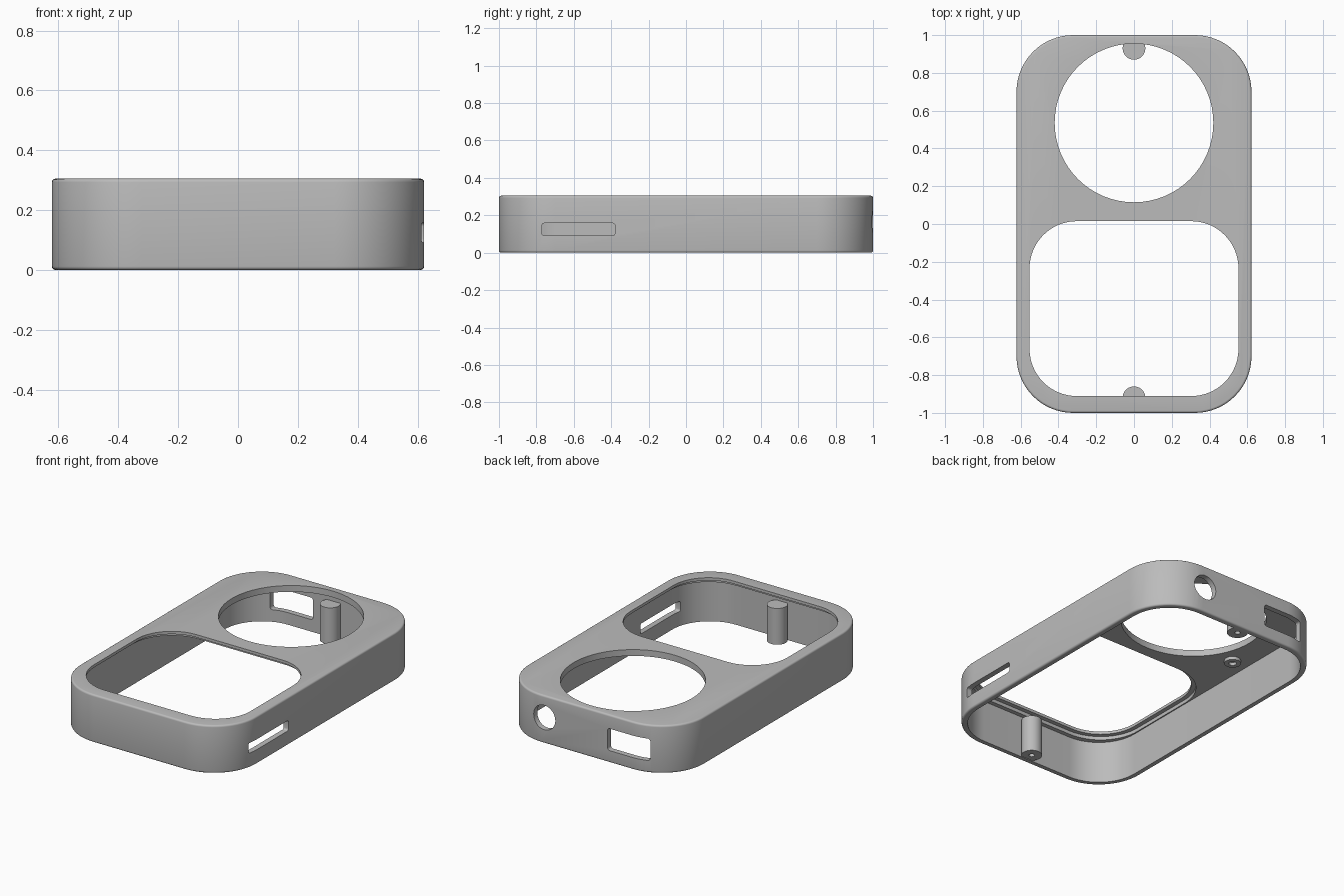
import bpy, bmesh, math
from mathutils import Matrix, Vector

cube = bpy.data.objects.get("Cube")
if cube:
    bpy.data.objects.remove(cube, do_unlink=True)

grey = bpy.data.materials.new("matte grey")
grey.use_nodes = True
GREY = (0.5, 0.5, 0.5, 1)
grey.diffuse_color = GREY
grey.node_tree.nodes["Principled BSDF"].inputs["Base Color"].default_value = GREY

HEIGHT, WALL, PLATE = 0.305, 0.035, 0.04
CEILING = HEIGHT - PLATE


def rounded_loop(hx, hy, r, steps):
    """Points of a rounded rectangle, anticlockwise."""
    pts = []
    for i, (sx, sy) in enumerate([(1, 1), (-1, 1), (-1, -1), (1, -1)]):
        for k in range(steps + 1):
            a = math.pi / 2 * (i + k / steps)
            p = Vector((sx * (hx - r) + r * math.cos(a), sy * (hy - r) + r * math.sin(a)))
            if not pts or (p - pts[-1]).length > 1e-5:
                pts.append(p)
    if (pts[0] - pts[-1]).length < 1e-5:
        pts.pop()
    return pts


def prism(name, hx, hy, r, levels, at=(0, 0), turn=None, steps=16):
    """Rounded rectangle stacked through levels of (z, inset)."""
    bm = bmesh.new()
    rings = [[bm.verts.new((p.x + at[0], p.y + at[1], z))
              for p in rounded_loop(hx - d, hy - d, r - d, steps)] for z, d in levels]
    for low, high in zip(rings, rings[1:]):
        for j in range(len(low)):
            k = (j + 1) % len(low)
            bm.faces.new((low[j], low[k], high[k], high[j]))
    bm.faces.new(rings[0][::-1])
    bm.faces.new(rings[-1])
    if turn:
        bm.transform(turn)
    bmesh.ops.recalc_face_normals(bm, faces=bm.faces)
    mesh = bpy.data.meshes.new(name)
    bm.to_mesh(mesh)
    bm.free()
    ob = bpy.data.objects.new(name, mesh)
    bpy.context.collection.objects.link(ob)
    mesh.materials.append(grey)
    return ob


def cylinder(name, r, z0, z1, at):
    return prism(name, r, r, r, [(z0, 0), (z1, 0)], at)


def cut(ob, cutters):
    bpy.context.view_layer.objects.active = ob
    for c in cutters:
        c.hide_render = True
        mod = ob.modifiers.new("cut", 'BOOLEAN')
        mod.operation, mod.solver, mod.object = 'DIFFERENCE', 'EXACT', c
        bpy.ops.object.modifier_apply(modifier=mod.name)
        bpy.data.objects.remove(c, do_unlink=True)


def smooth(ob):
    bpy.ops.object.select_all(action='DESELECT')
    ob.select_set(True)
    bpy.context.view_layer.objects.active = ob
    bpy.ops.object.shade_smooth_by_angle(angle=math.radians(32))


# Outer body with softly rounded top and bottom rims
FILLET = 0.012
arc = [(FILLET * (1 - math.sin(t)), FILLET * (1 - math.cos(t)))
       for t in (math.pi / 2 * k / 4 for k in range(5))]
levels = [(z, d) for z, d in reversed(arc)] + [(HEIGHT - z, d) for z, d in arc]
case = prism("case_shell", 0.622, 1, 0.3, levels)

# Hollow underside, screen window with a seat below it, and round dial opening
cavity = prism("cavity", 0.622 - WALL, 1 - WALL, 0.3 - WALL, [(-0.1, 0), (CEILING, 0)])
window_y = -0.448
window = prism("window", 0.553, 0.463, 0.25, [(0.2, 0), (0.4, 0)], (0, window_y))
seat = prism("seat", 0.58, 0.49, 0.277, [(0.2, 0), (HEIGHT - 0.018, 0)], (0, window_y))
dial = cylinder("dial", 0.42, 0.2, 0.4, (0, 0.535))

# Back wall openings: round jack and rectangular port
to_back = Matrix.Translation((0, 1, 0)) @ Matrix.Rotation(math.pi / 2, 4, 'X')
jack = prism("jack", 0.078, 0.078, 0.078, [(-0.1, 0), (0.15, 0)], (0.3, 0.165), to_back)
port = prism("port", 0.143, 0.07, 0.015, [(-0.1, 0), (0.15, 0)], (-0.29, 0.147), to_back, 4)

# Long slot through the +x wall
to_side = Matrix.Translation((0.62, 0, 0)) @ Matrix(((0, 0, 1, 0), (1, 0, 0, 0), (0, 1, 0, 0), (0, 0, 0, 1)))
slot = prism("slot", 0.195, 0.033, 0.012, [(-0.1, 0), (0.1, 0)], (-0.575, 0.125), to_side, 4)

cut(case, [cavity, seat, window, dial, jack, port, slot])
smooth(case)

# Screw posts against the end walls
for name, y in (("front_screw_post", -0.92), ("back_screw_post", 0.93)):
    post = cylinder(name, 0.06, 0.004, 0.235, (0, y))
    cut(post, [cylinder("screw_hole", 0.016, -0.1, 0.12, (0, y))])
    smooth(post)

# Short screw bosses under the top plate
for name, x in (("left_boss", 0.475), ("right_boss", -0.475)):
    boss = cylinder(name, 0.048, CEILING - 0.02, CEILING + 0.005, (x, 0.32))
    cut(boss, [cylinder("screw_hole", 0.022, 0.1, CEILING - 0.001, (x, 0.32))])
    smooth(boss)
